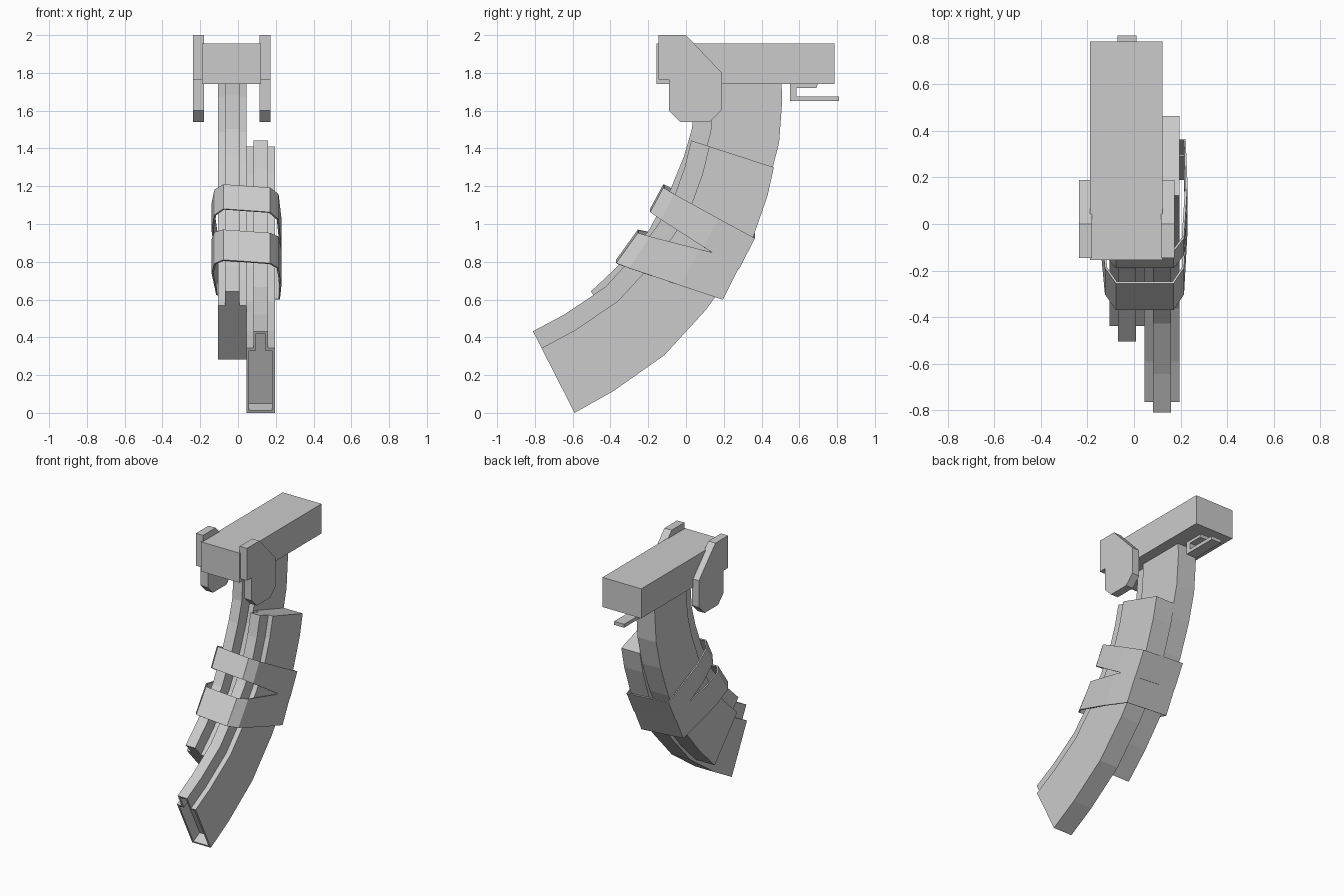
import bpy, bmesh
from math import radians, cos, sin
from mathutils import Vector, Matrix

if "Cube" in bpy.data.objects:
    bpy.data.objects.remove(bpy.data.objects["Cube"])


def finish(bm, name):
    bmesh.ops.recalc_face_normals(bm, faces=bm.faces)
    me = bpy.data.meshes.new(name)
    bm.to_mesh(me)
    bm.free()
    ob = bpy.data.objects.new(name, me)
    bpy.context.collection.objects.link(ob)
    return ob


def loft(bm, rings, caps=True):
    """Skin rings of points; returns the two end caps."""
    vs = [[bm.verts.new(p) for p in r] for r in rings]
    n = len(rings[0])
    for a, b in zip(vs, vs[1:]):
        for i in range(n):
            j = (i + 1) % n
            bm.faces.new((a[i], a[j], b[j], b[i]))
    if caps:
        return bm.faces.new(vs[0][::-1]), bm.faces.new(vs[-1])


def plate(name, profile, x0, x1):
    """Extrude a (y, z) profile along x."""
    bm = bmesh.new()
    loft(bm, [[(x, y, z) for y, z in profile] for x in (x0, x1)])
    return finish(bm, name)


# Curved magazine: back-edge points with the tilt of each cross-section
SPINE = [(.465, 1.30, -18), (.432, 1.15, -18), (.357, .935, -24), (.25, .745, -32),
         (.105, .545, -39), (-.115, .305, -49), (-.385, .115, -57.5), (-.59, .0, -63)]


def magazine(name, cx, open_end, matrix=Matrix()):
    rings = []
    for i, (y, z, a) in enumerate(SPINE):
        rib = .46 + .025 * i / 7
        body = rib - .1
        sec = [(-.075, 0), (.075, 0), (.075, body), (.038, body), (.038, rib),
               (-.038, rib), (-.038, body), (-.075, body)]
        c, s = cos(radians(a)), sin(radians(a))
        rings.append([(cx + u, y - d * c, z - d * s) for u, d in sec])
    bm = bmesh.new()
    _, end = loft(bm, rings)
    bmesh.ops.recalc_face_normals(bm, faces=bm.faces)
    if open_end:
        # recessed mouth
        bmesh.ops.inset_region(bm, faces=[end], thickness=.014, use_even_offset=True)
        inward = -end.normal * .08
        res = bmesh.ops.extrude_face_region(bm, geom=[end])
        bmesh.ops.translate(bm, vec=inward,
                            verts=[v for v in res['geom'] if isinstance(v, bmesh.types.BMVert)])
        if end.is_valid:
            bmesh.ops.delete(bm, geom=[end], context='FACES_ONLY')
    bmesh.ops.transform(bm, matrix=matrix, verts=bm.verts)
    return finish(bm, name)


magazine("spare_magazine", .12, True)
# Same shape swung up into the receiver
swing = (Matrix.Translation((0, -.505, .645)) @ Matrix.Rotation(radians(15), 4, 'X')
         @ Matrix.Translation((0, .81, -.435)))
magazine("loaded_magazine", -.03, False, swing)


# Tape bands around both magazines
def band(name, ft, fb, bt, bb):
    sec = [(-.078, 0), (.17, 0), (.215, .12), (.23, .6), (.222, 1),
           (-.115, 1), (-.14, .4), (-.125, .12)]
    rings = []
    for f, b in ((ft, bt), (fb, bb)):
        f, b = Vector(f), Vector(b)
        rings.append([(x, *(f.lerp(b, t) - Vector((0, .07 * x)))) for x, t in sec])
    bm = bmesh.new()
    loft(bm, rings, caps=False)
    ob = finish(bm, name)
    m = ob.modifiers.new("thickness", 'SOLIDIFY')
    m.thickness = .01
    m.offset = -1


band("upper_tape", (-.12, 1.205), (-.19, 1.075), (.365, .94), (.28, .775))
band("lower_tape", (-.255, .965), (-.37, .805), (.30, .825), (.195, .615))

# Receiver block
plate("receiver", [(-.155, 1.74), (.785, 1.74), (.785, 1.955), (-.155, 1.955)], -.19, .122)

# Side plates
SIDE = [(-.145, 2), (0, 2), (.19, 1.80), (.19, 1.605), (.125, 1.54),
        (-.03, 1.54), (-.09, 1.60), (-.09, 1.765), (-.145, 1.765)]
for label, x0, x1 in (("left", -.237, -.18), ("right", .115, .173)):
    plate(label + "_side_plate", SIDE, x0, x1)

# Release lever under the receiver
LEVER = [(.55, 1.745), (.55, 1.65), (.81, 1.65), (.81, 1.675), (.585, 1.675),
         (.585, 1.72), (.69, 1.72), (.70, 1.745)]
plate("release_lever", LEVER, -.07, .01)
